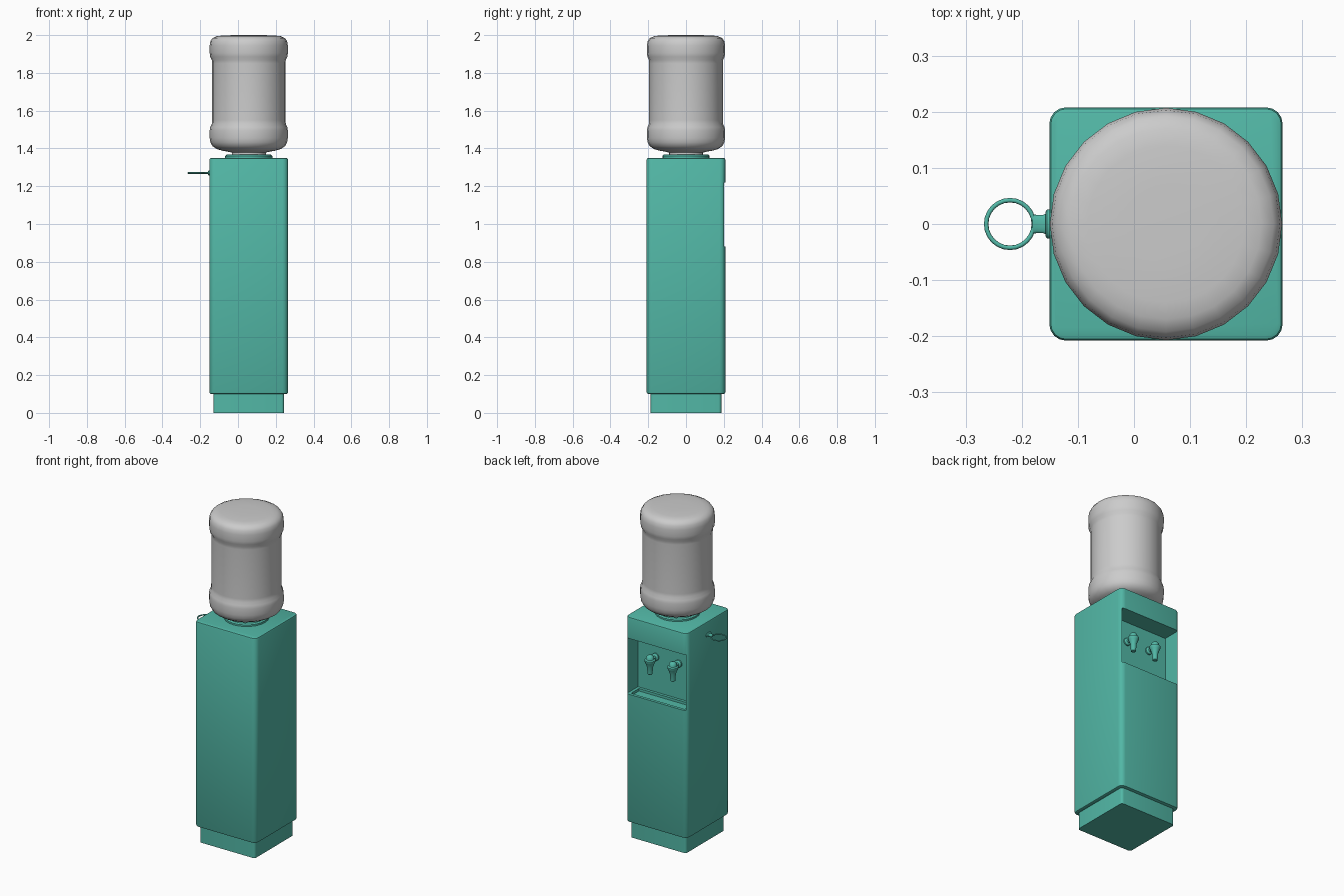
import bpy, bmesh, math
from mathutils import Matrix, Vector

if "Cube" in bpy.data.objects:
    bpy.data.objects.remove(bpy.data.objects["Cube"])

CX = 0.057  # cabinet and bottle axis

green = bpy.data.materials.new("green_plastic")
green.diffuse_color = (0.085, 0.48, 0.385, 1)
green.use_nodes = True
green.node_tree.nodes["Principled BSDF"].inputs["Base Color"].default_value = green.diffuse_color


def finish(name, bm, mat=green, angle=40):
    bmesh.ops.recalc_face_normals(bm, faces=bm.faces)
    me = bpy.data.meshes.new(name)
    bm.to_mesh(me)
    bm.free()
    ob = bpy.data.objects.new(name, me)
    bpy.context.collection.objects.link(ob)
    if mat:
        me.materials.append(mat)
    smooth(ob, angle)
    return ob


def smooth(ob, angle=40):
    bpy.ops.object.select_all(action='DESELECT')
    bpy.context.view_layer.objects.active = ob
    ob.select_set(True)
    bpy.ops.object.shade_smooth_by_angle(angle=math.radians(angle))


def box(name, lo, hi, corner=0, rim=0):
    """Box with rounded vertical corners and softened top and bottom rims."""
    lo, hi = Vector(lo), Vector(hi)
    bm = bmesh.new()
    bmesh.ops.create_cube(bm, size=1)
    bmesh.ops.scale(bm, vec=hi - lo, verts=bm.verts)
    bmesh.ops.translate(bm, vec=(lo + hi) / 2, verts=bm.verts)
    if corner:
        edges = [e for e in bm.edges if abs(e.verts[0].co.z - e.verts[1].co.z) > 1e-4]
        bmesh.ops.bevel(bm, geom=edges, offset=corner, segments=4, profile=0.5, affect='EDGES')
    if rim:
        edges = [e for e in bm.edges if abs(e.verts[0].co.z - e.verts[1].co.z) < 1e-4]
        bmesh.ops.bevel(bm, geom=edges, offset=rim, segments=2, profile=0.5, affect='EDGES')
    return finish(name, bm)


def lathe(name, profile, origin, axis='Z', segments=24, mat=green):
    """Revolve (radius, height) points; capped at both ends."""
    bm = bmesh.new()
    rings = []
    for r, h in profile:
        rings.append([bm.verts.new((r * math.cos(2 * math.pi * i / segments),
                                    r * math.sin(2 * math.pi * i / segments), h))
                      for i in range(segments)])
    for a, b in zip(rings, rings[1:]):
        for i in range(segments):
            j = (i + 1) % segments
            bm.faces.new((a[i], a[j], b[j], b[i]))
    bm.faces.new(rings[0])
    bm.faces.new(rings[-1])
    rot = {'Z': Matrix(), 'Y': Matrix.Rotation(-math.pi / 2, 4, 'X'),
           '-X': Matrix.Rotation(-math.pi / 2, 4, 'Y')}[axis]
    bm.transform(Matrix.Translation(origin) @ rot)
    return finish(name, bm, mat)


def cut(target, cutter):
    mod = target.modifiers.new("cut", 'BOOLEAN')
    mod.operation, mod.object, mod.solver = 'DIFFERENCE', cutter, 'EXACT'
    bpy.context.view_layer.objects.active = target
    bpy.ops.object.modifier_apply(modifier=mod.name)
    bpy.data.objects.remove(cutter)


# Cabinet with dispensing alcove and sunken drip tray in the +y face
cabinet = box("cabinet", (CX - 0.208, -0.208, 0.1), (CX + 0.208, 0.208, 1.35), 0.03, 0.009)
cut(cabinet, box("alcove_cutter", (CX - 0.198, 0.098, 0.88), (CX + 0.198, 0.3, 1.22)))
cut(cabinet, box("tray_cutter", (CX - 0.18, 0.115, 0.865), (CX + 0.18, 0.19, 0.9)))
smooth(cabinet)

# Plinth
box("plinth", (CX - 0.187, -0.187, 0), (CX + 0.187, 0.187, 0.105), 0.015)

# Bottle seat and water bottle
lathe("bottle_seat", [(0.125, 1.345), (0.125, 1.36), (0.118, 1.367), (0.085, 1.367)], (CX, 0, 0))
lathe("water_bottle", [
    (0.09, 1.36), (0.09, 1.378), (0.115, 1.384), (0.14, 1.388), (0.17, 1.397), (0.192, 1.412),
    (0.203, 1.432), (0.207, 1.455), (0.207, 1.495), (0.204, 1.513), (0.196, 1.53),
    (0.195, 1.55), (0.195, 1.85), (0.196, 1.868), (0.204, 1.885), (0.207, 1.905),
    (0.207, 1.945), (0.203, 1.968), (0.192, 1.984), (0.17, 1.994), (0.14, 1.998),
    (0.07, 2.0)], (CX, 0, 0), mat=None)

# Two taps: wall flange with stem, and a tapered valve body with spout
for side, x in (("left", CX + 0.077), ("right", CX - 0.077)):
    lathe(side + "_tap_stem", [(0.022, -0.002), (0.022, 0.008), (0.017, 0.013), (0.01, 0.015),
                               (0.01, 0.055)], (x, 0.098, 1.095), 'Y', 16)
    lathe(side + "_tap_body", [
        (0.011, -0.065), (0.014, -0.062), (0.017, -0.02), (0.026, 0.005), (0.031, 0.015),
        (0.031, 0.023), (0.023, 0.028), (0.021, 0.04), (0.014, 0.049), (0.005, 0.052)],
        (x, 0.155, 1.075), 'Z', 16)

# Cup holder on the -x side: plate, flaring arm and thin ring
lathe("cup_holder_plate", [(0.026, -0.002), (0.026, 0.004), (0.021, 0.007)],
      (CX - 0.208, 0, 1.27), '-X', 16).data.transform(
    Matrix.Translation((0, 0, 1.27)) @ Matrix.Diagonal((1, 1, 0.5, 1)) @ Matrix.Translation((0, 0, -1.27)))
lathe("cup_holder_arm", [(0.02, 0.004), (0.0165, 0.01), (0.016, 0.022), (0.018, 0.03)],
      (CX - 0.208, 0, 1.27), '-X', 16).data.transform(
    Matrix.Translation((0, 0, 1.27)) @ Matrix.Diagonal((1, 1, 0.3, 1)) @ Matrix.Translation((0, 0, -1.27)))
bpy.ops.mesh.primitive_torus_add(location=(-0.221, 0, 1.27), major_radius=0.0425, minor_radius=0.004,
                                 major_segments=24, minor_segments=8)
ring = bpy.context.object
ring.name = "cup_holder_ring"
ring.data.materials.append(green)
smooth(ring, 50)
